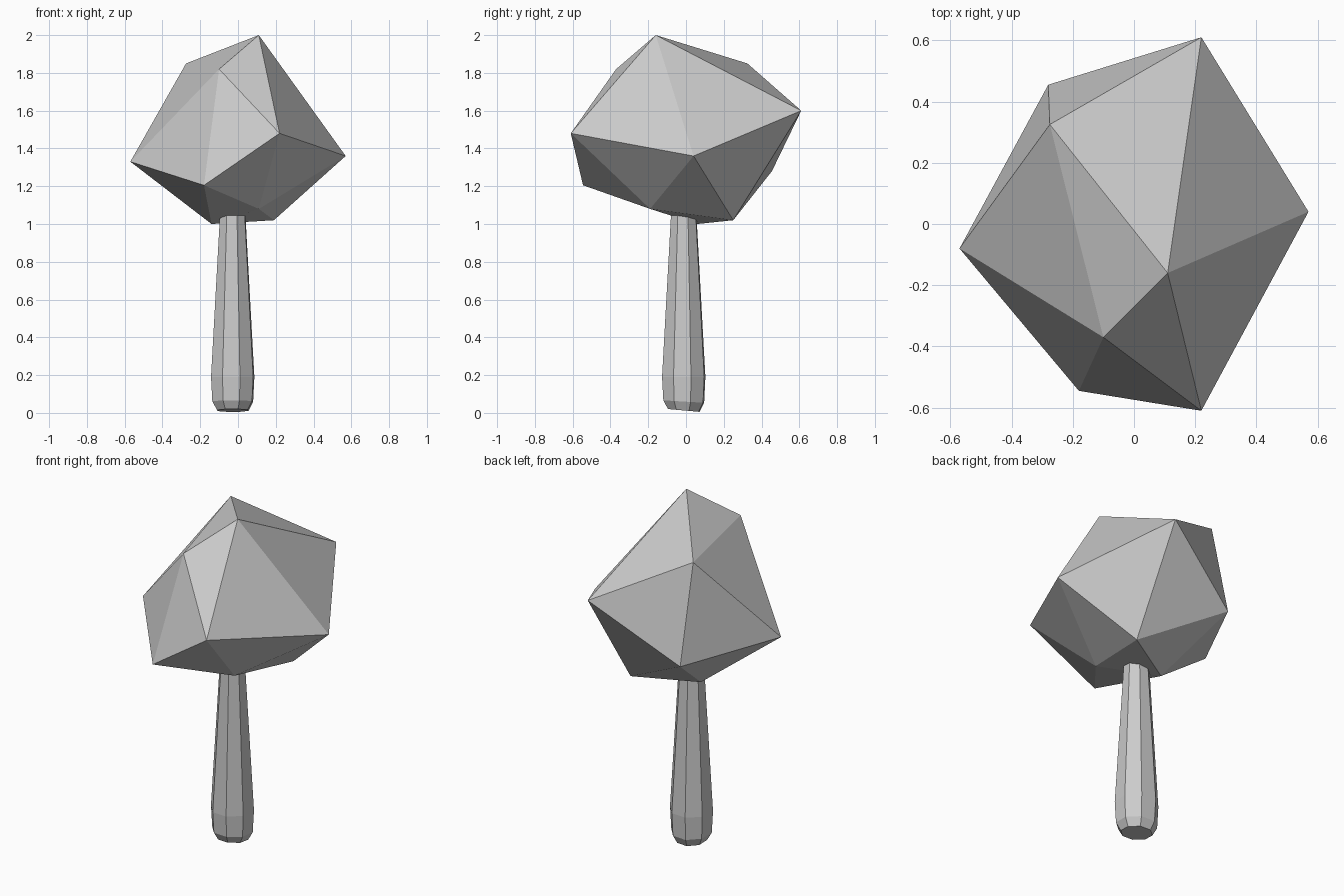
import bpy
from math import sin, cos, tau, radians

if "Cube" in bpy.data.objects:
    bpy.data.objects.remove(bpy.data.objects["Cube"])


def make_object(name, verts, faces):
    mesh = bpy.data.meshes.new(name)
    mesh.from_pydata(verts, [], faces)
    mesh.update()
    obj = bpy.data.objects.new(name, mesh)
    bpy.context.collection.objects.link(obj)
    return obj


# Rough stone head: an uneven icosahedron (tip, upper ring, lower ring, base)
tip = (0.11, -0.16, 2.0)
upper = [(-0.10, -0.37, 1.82), (0.22, -0.61, 1.48), (0.57, 0.04, 1.36),
         (0.22, 0.61, 1.60), (-0.275, 0.325, 1.85)]
lower = [(-0.18, -0.545, 1.205), (0.11, -0.19, 1.08), (0.19, 0.25, 1.02),
         (-0.28, 0.455, 1.28), (-0.57, -0.08, 1.33)]
base = (-0.14, 0.06, 1.0)
faces = []
for i in range(5):
    j = (i + 1) % 5
    u0, u1, l0, l1 = 1 + i, 1 + j, 6 + i, 6 + j
    faces += [(0, u0, u1), (u0, l0, u1), (u1, l0, l1), (11, l1, l0)]
make_object("head", [tip] + upper + lower + [base], faces)

# Tapered eight-sided handle: (height, radius) rings with a slightly slanted foot
SIDES = 8
profile = [(0.013, 0.088), (0.06, 0.114), (0.19, 0.121), (1.10, 0.068)]
slants = [-0.09, -0.06, 0.0, 0.0]
verts = []
for (z, r), slant in zip(profile, slants):
    for k in range(SIDES):
        a = tau * (k + 0.5) / SIDES - radians(4)
        y = r * sin(a)
        verts.append((-0.028 + r * cos(a), -0.012 + y, max(0.0, z + slant * y)))
faces = [tuple(reversed(range(SIDES))),
         tuple(range(SIDES * (len(profile) - 1), SIDES * len(profile)))]
for ring in range(len(profile) - 1):
    for k in range(SIDES):
        a, b = ring * SIDES + k, ring * SIDES + (k + 1) % SIDES
        faces.append((a, b, b + SIDES, a + SIDES))
make_object("handle", verts, faces)
